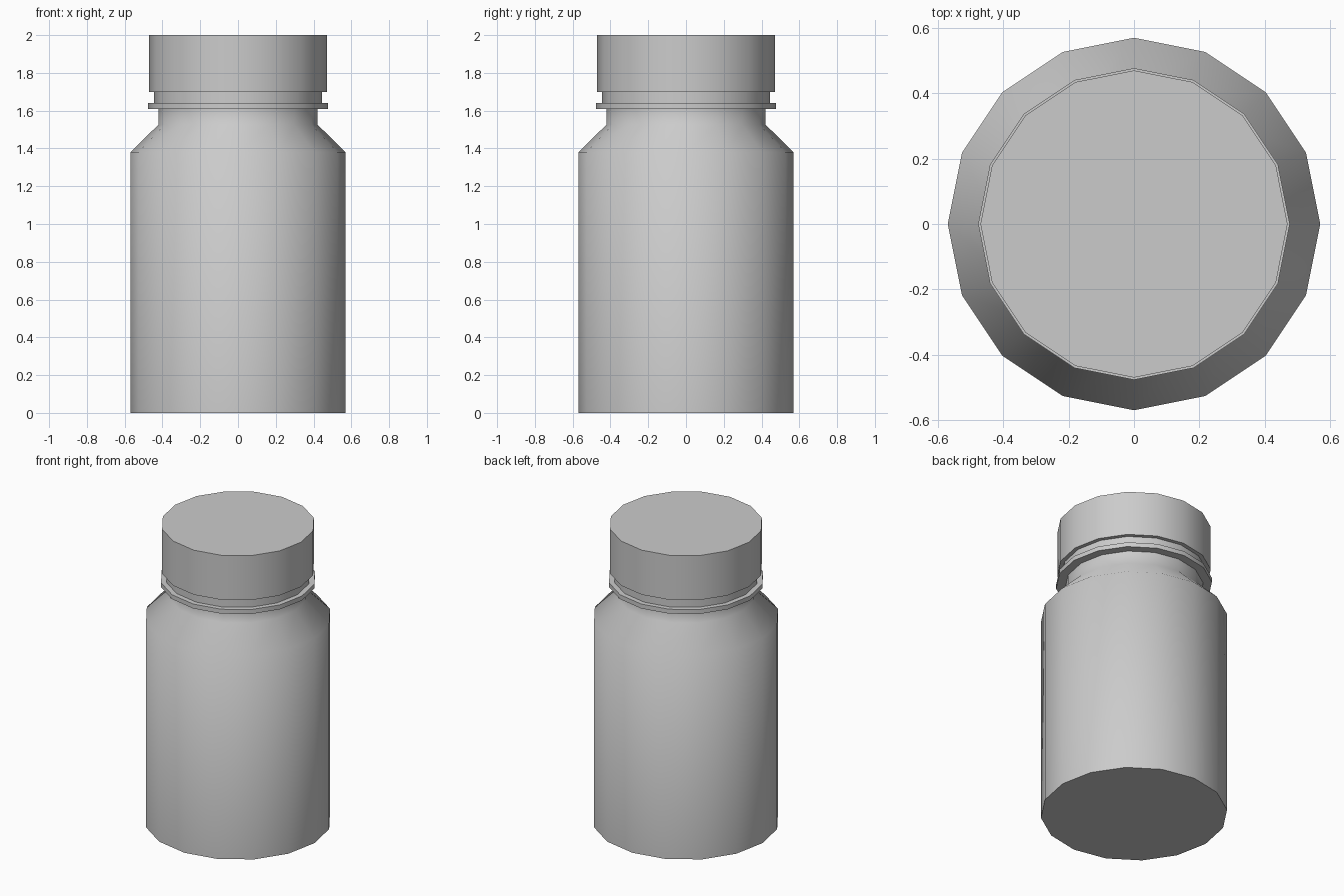
import bpy, bmesh
from math import cos, sin, pi, radians

if "Cube" in bpy.data.objects:
    bpy.data.objects.remove(bpy.data.objects["Cube"])

SIDES = 16


def lathe(name, profile):
    """Revolve a (radius, z) profile into a closed 16-sided solid."""
    bm = bmesh.new()
    rings = [[bm.verts.new((r * cos(2 * pi * i / SIDES), r * sin(2 * pi * i / SIDES), z))
              for i in range(SIDES)] for r, z in profile]
    for low, high in zip(rings, rings[1:]):
        for i in range(SIDES):
            j = (i + 1) % SIDES
            bm.faces.new((low[i], low[j], high[j], high[i]))
    bm.faces.new(rings[0][::-1])
    bm.faces.new(rings[-1])
    mesh = bpy.data.meshes.new(name)
    bm.to_mesh(mesh)
    bm.free()
    obj = bpy.data.objects.new(name, mesh)
    bpy.context.collection.objects.link(obj)
    bpy.ops.object.select_all(action='DESELECT')
    obj.select_set(True)
    bpy.context.view_layer.objects.active = obj
    bpy.ops.object.shade_smooth_by_angle(angle=radians(50))
    return obj


# Bottle: body, sloped shoulder, neck, tamper ring and collar under the cap
lathe("bottle", [(0.57, 0), (0.57, 1.38), (0.422, 1.525), (0.422, 1.61),
                 (0.477, 1.61), (0.477, 1.64), (0.444, 1.64), (0.444, 1.70)])

# Screw cap
lathe("cap", [(0.47, 1.70), (0.47, 2.0)])
